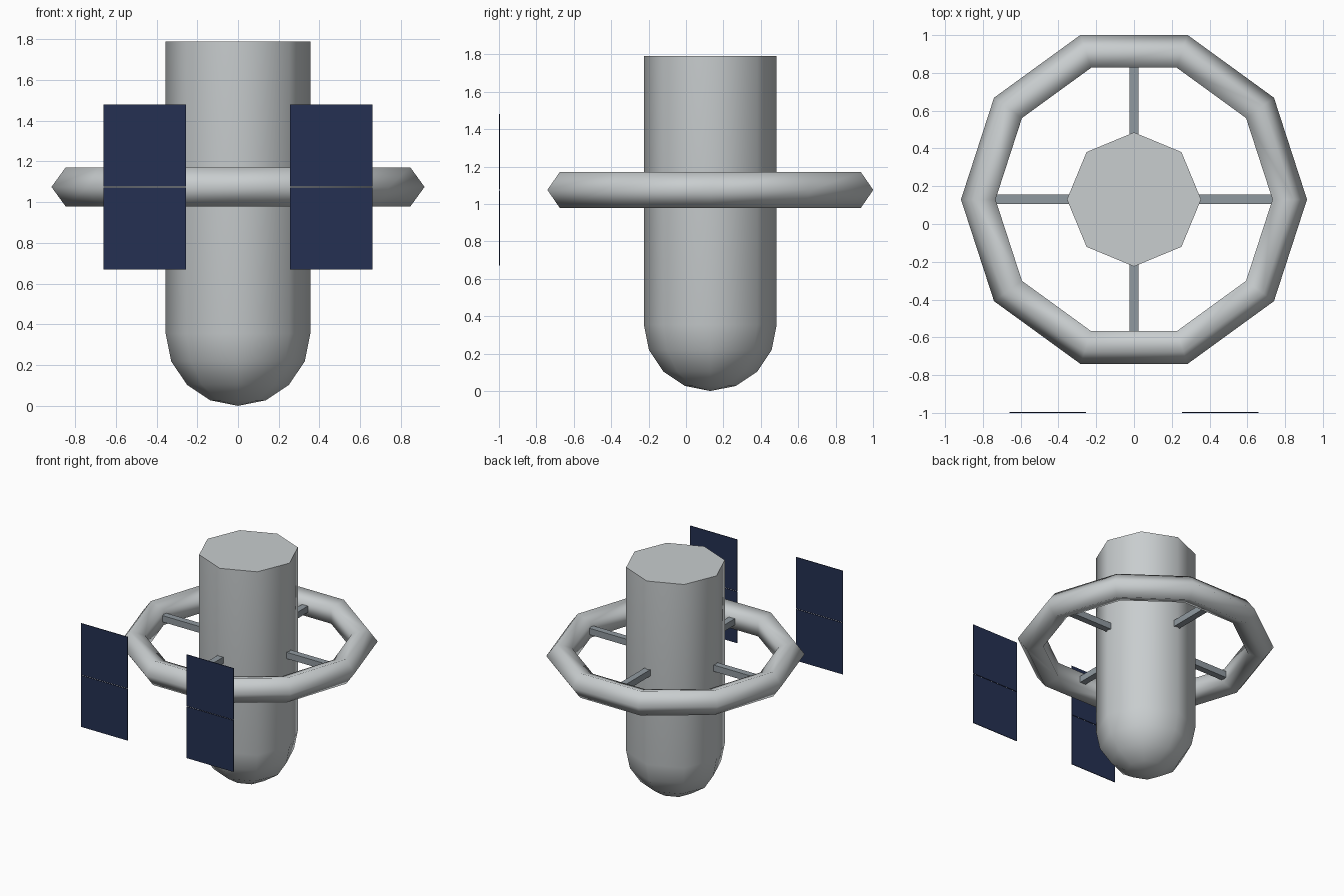
import bpy
import math

if "Cube" in bpy.data.objects:
    bpy.data.objects.remove(bpy.data.objects["Cube"], do_unlink=True)

CENTRE_Y = 0.13   # hull axis
MID_Z = 1.075     # height of ring, spokes and panels


def material(name, colour):
    mat = bpy.data.materials.new(name)
    mat.use_nodes = True
    mat.diffuse_color = (*colour, 1)
    mat.node_tree.nodes["Principled BSDF"].inputs["Base Color"].default_value = (*colour, 1)
    return mat


hull_grey = material("hull grey", (0.58, 0.61, 0.62))
strut_grey = material("strut grey", (0.28, 0.32, 0.35))
panel_blue = material("panel navy", (0.018, 0.03, 0.085))


def mesh_object(name, verts, faces, mat, smooth_angle=None):
    mesh = bpy.data.meshes.new(name)
    mesh.from_pydata(verts, [], faces)
    mesh.materials.append(mat)
    obj = bpy.data.objects.new(name, mesh)
    bpy.context.collection.objects.link(obj)
    if smooth_angle:
        bpy.ops.object.select_all(action="DESELECT")
        obj.select_set(True)
        bpy.context.view_layer.objects.active = obj
        bpy.ops.object.shade_smooth_by_angle(angle=math.radians(smooth_angle))
    return obj


def ring_points(profile, sides):
    """Turn a (radius, height) profile around the hull axis."""
    steps = [math.tau * i / sides for i in range(sides)]
    return [(r * math.cos(a), CENTRE_Y + r * math.sin(a), z) for r, z in profile for a in steps]


def quads(rows, sides, closed=False):
    return [(j * sides + i, j * sides + (i + 1) % sides,
             (j + 1) % rows * sides + (i + 1) % sides, (j + 1) % rows * sides + i)
            for j in range(rows if closed else rows - 1) for i in range(sides)]


def box(name, lo, hi, mat):
    verts = [(x, y, z) for x in (lo[0], hi[0]) for y in (lo[1], hi[1]) for z in (lo[2], hi[2])]
    faces = [(0, 1, 3, 2), (4, 6, 7, 5), (0, 4, 5, 1), (2, 3, 7, 6), (0, 2, 6, 4), (1, 5, 7, 3)]
    return mesh_object(name, verts, faces, mat)


# Hull: eight-sided cylinder with a domed lower end and a flat top
radius, sides = 0.355, 8
profile = [(radius * math.sin(k * math.pi / 8), radius * (1 - math.cos(k * math.pi / 8)))
           for k in range(1, 5)] + [(radius, 1.79)]
verts = ring_points(profile, sides)
tip = len(verts)
verts.append((0, CENTRE_Y, 0))
faces = quads(len(profile), sides)
faces += [(tip, (i + 1) % sides, i) for i in range(sides)]
faces.append(tuple(range(tip - sides, tip)))
mesh_object("hull", verts, faces, hull_grey, 60)

# Habitat ring: ten segments with a five-sided section pointing outwards
major, minor = 0.815, 0.101
section = [(major + minor * math.cos(math.tau * k / 5), MID_Z + minor * math.sin(math.tau * k / 5))
           for k in range(5)]
mesh_object("habitat_ring", ring_points(section, 10), quads(5, 10, closed=True), hull_grey, 100)

# Four spokes from hull to ring
half = 0.025
for side, label in ((1, "left"), (-1, "right")):
    ends = sorted((side * 0.3, side * 0.78))
    box("spoke_" + label, (ends[0], CENTRE_Y - half, MID_Z - half),
        (ends[1], CENTRE_Y + half, MID_Z + half), strut_grey)
for side, label in ((1, "back"), (-1, "front")):
    ends = sorted((CENTRE_Y + side * 0.3, CENTRE_Y + side * 0.75))
    box("spoke_" + label, (-half, ends[0], MID_Z - half), (half, ends[1], MID_Z + half), strut_grey)

# Solar panels: an upper and lower plate each side with a hairline gap
for side, label in ((1, "left"), (-1, "right")):
    xs = sorted((side * 0.255, side * 0.66))
    for level, z0, z1 in (("upper", MID_Z + 0.002, 1.48), ("lower", 0.67, MID_Z - 0.002)):
        box(f"solar_panel_{label}_{level}", (xs[0], -1, z0), (xs[1], -0.995, z1), panel_blue)
